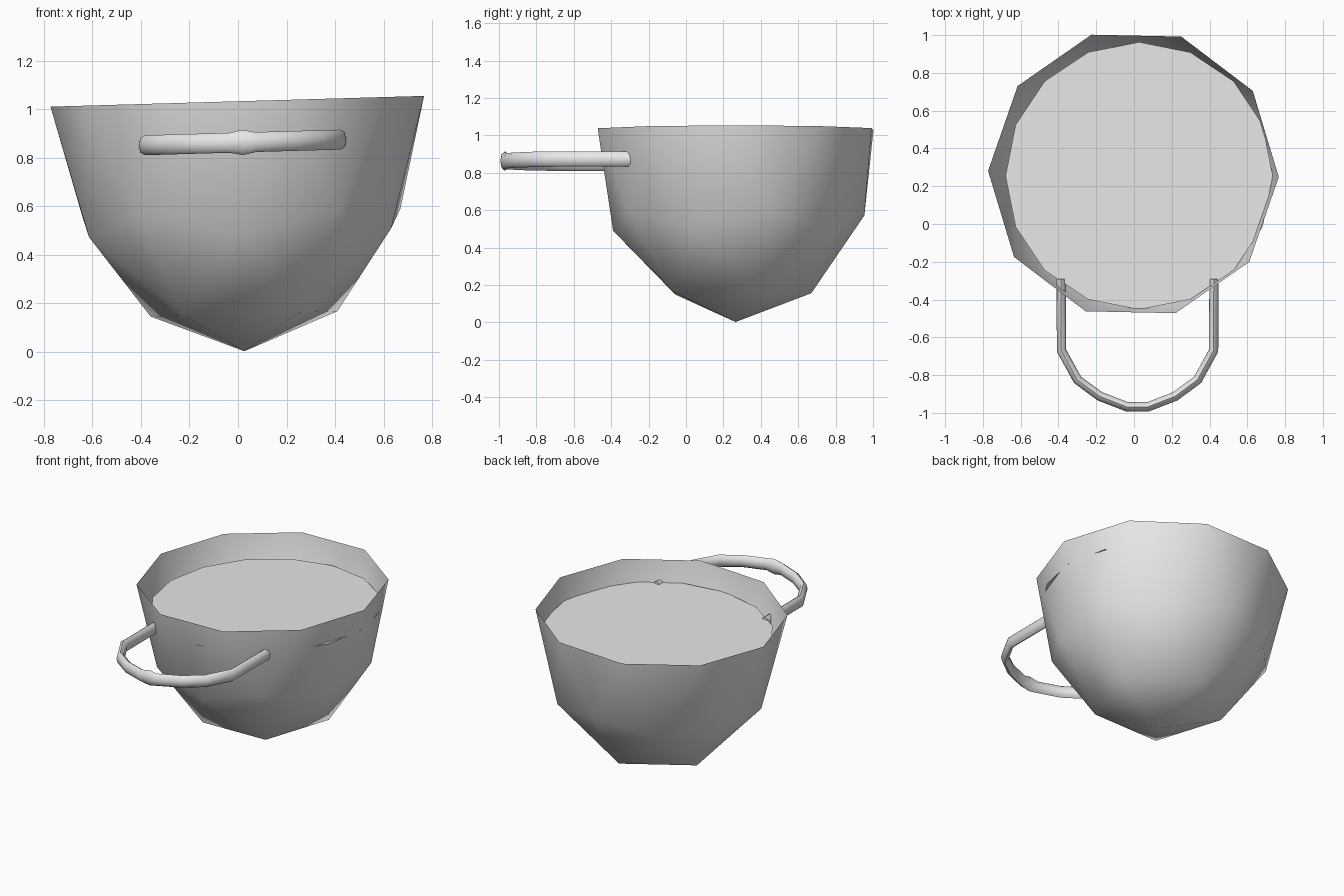
import bpy, bmesh
from math import radians, sin, cos, pi
from mathutils import Matrix, Vector

if "Cube" in bpy.data.objects:
    bpy.data.objects.remove(bpy.data.objects["Cube"])

grey = bpy.data.materials.new("light_grey")
grey.use_nodes = True
grey.diffuse_color = (0.8, 0.8, 0.8, 1)
grey.node_tree.nodes["Principled BSDF"].inputs["Base Color"].default_value = (0.8, 0.8, 0.8, 1)

# The whole cup leans slightly; its local origin is the centre of the rim
LEAN = Matrix.Translation((-0.003, 0.265, 1.032)) @ Matrix.Rotation(radians(-1.65), 4, "Y")


def finish(name, bm, smooth=True):
    bm.transform(LEAN)
    for face in bm.faces:
        face.smooth = smooth
    mesh = bpy.data.meshes.new(name)
    bm.to_mesh(mesh)
    bm.free()
    mesh.materials.append(grey)
    obj = bpy.data.objects.new(name, mesh)
    bpy.context.collection.objects.link(obj)
    return obj


# Bowl: lower half of a stretched low-poly sphere, open at the top
bm = bmesh.new()
bmesh.ops.create_icosphere(bm, subdivisions=2, radius=1)
upper = [v for v in bm.verts if v.co.z > 0.01]
bmesh.ops.delete(bm, geom=upper, context="VERTS")
bm.transform(Matrix.Rotation(radians(-91.2), 4, "Z"))
bm.transform(Matrix.Diagonal((0.77, 0.77, 1.03, 1)))
finish("bowl", bm)

# Liquid: flat sixteen-sided disc a little below the rim
bm = bmesh.new()
bmesh.ops.create_circle(bm, cap_ends=True, segments=16, radius=0.708)
bm.transform(Matrix.Translation((0.026, -0.01, -0.148)))
finish("liquid_surface", bm, smooth=False)

# Handle: oval tube swept along a horizontal loop, mirrored about its middle
half = [(0.405, -0.555), (0.403, -0.935), (0.318, -1.09), (0.2, -1.177), (0.055, -1.233)]
path = half + [(0, -1.233)] + [(-x, y) for x, y in reversed(half)]
path = [Vector((x + 0.017, y, -0.17)) for x, y in path]
SIDES = 8
bm = bmesh.new()
rings = []
for i, p in enumerate(path):
    before, after = path[max(i - 1, 0)], path[min(i + 1, len(path) - 1)]
    along = ((p - before).normalized() + (after - p).normalized()).normalized()
    side = along.cross(Vector((0, 0, 1)))
    tall = 0.052 if i == len(half) else 0.041
    ring = []
    for k in range(SIDES):
        a = 2 * pi * k / SIDES
        ring.append(bm.verts.new(p + side * (0.025 * cos(a)) + Vector((0, 0, tall * sin(a)))))
    rings.append(ring)
for r0, r1 in zip(rings, rings[1:]):
    for k in range(SIDES):
        j = (k + 1) % SIDES
        bm.faces.new((r0[k], r0[j], r1[j], r1[k]))
bm.faces.new(rings[0])
bm.faces.new(rings[-1])
bmesh.ops.recalc_face_normals(bm, faces=bm.faces)
handle = finish("handle", bm)
bpy.context.view_layer.objects.active = handle
handle.select_set(True)
bpy.ops.object.shade_smooth_by_angle(angle=radians(60))
